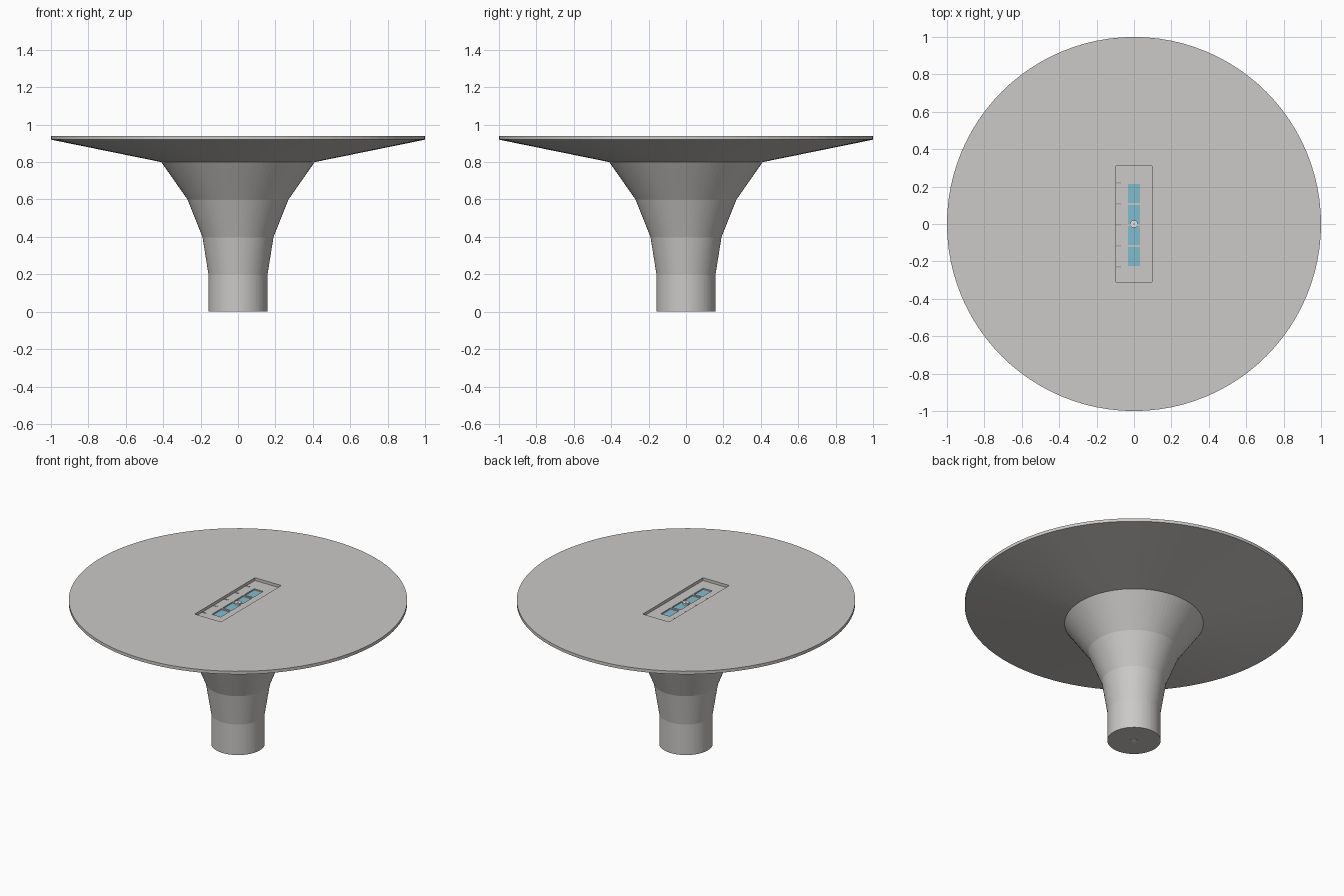
import bpy, bmesh, math

if "Cube" in bpy.data.objects:
    bpy.data.objects.remove(bpy.data.objects["Cube"])


def material(name, rgb):
    m = bpy.data.materials.new(name)
    m.diffuse_color = (*rgb, 1)
    m.use_nodes = True
    m.node_tree.nodes["Principled BSDF"].inputs["Base Color"].default_value = m.diffuse_color
    return m


stone = material("warm grey", (0.60, 0.585, 0.57))
blue = material("pale blue", (0.22, 0.50, 0.61))
tick_grey = material("tick grey", (0.40, 0.40, 0.41))
white = material("light grey", (0.82, 0.82, 0.82))


def finish(name, bm, mat):
    bmesh.ops.recalc_face_normals(bm, faces=bm.faces)
    mesh = bpy.data.meshes.new(name)
    bm.to_mesh(mesh)
    bm.free()
    mesh.materials.append(mat)
    ob = bpy.data.objects.new(name, mesh)
    bpy.context.collection.objects.link(ob)
    return ob


def boxes(name, bounds, mat):
    """One object made of boxes given as (x0, x1, y0, y1, z0, z1)."""
    bm = bmesh.new()
    for x0, x1, y0, y1, z0, z1 in bounds:
        for v in bmesh.ops.create_cube(bm, size=1)["verts"]:
            v.co = (x0 if v.co.x < 0 else x1,
                    y0 if v.co.y < 0 else y1,
                    z0 if v.co.z < 0 else z1)
    return finish(name, bm, mat)


def lathe(name, profile, n, mat):
    bm = bmesh.new()
    rings = [[bm.verts.new((r * math.cos(2 * math.pi * i / n),
                            r * math.sin(2 * math.pi * i / n), z))
              for i in range(n)] for r, z in profile]
    for a, b in zip(rings, rings[1:]):
        for i in range(n):
            j = (i + 1) % n
            bm.faces.new((a[i], a[j], b[j], b[i]))
    bm.faces.new(rings[0][::-1])
    bm.faces.new(rings[-1])
    return finish(name, bm, mat)


TOP, FLOOR, POCKET = 0.94, 0.922, 0.912
PITCH, MID = 0.1122, -0.005

# Flared pedestal and round top
body = lathe("pedestal_table", [(0.158, 0.001), (0.158, 0.2), (0.19, 0.4), (0.27, 0.6),
                                (0.41, 0.8), (1.0, 0.92), (1.0, TOP)], 96, stone)

# Long tray and four pane pockets cut into the top
centres = [MID + (i - 1.5) * PITCH for i in range(4)]
tray = boxes("tray_cutter", [(-0.095, 0.095, -0.31, 0.31, FLOOR, 1.0)], stone)
pockets = boxes("pocket_cutter", [(-0.032, 0.032, c - 0.05, c + 0.05, POCKET, 0.93)
                                  for c in centres], stone)
for cutter in (tray, pockets):
    mod = body.modifiers.new(cutter.name, "BOOLEAN")
    mod.operation = "DIFFERENCE"
    mod.solver = "EXACT"
    mod.object = cutter
    cutter.hide_render = True
    cutter.hide_viewport = True

# Blue panes in the pockets
boxes("blue_panes", [(-0.032, 0.032, c - 0.05, c + 0.05, POCKET - 0.002, POCKET + 0.002)
                     for c in centres], blue)

# Short ticks beside the panes
boxes("tick_marks", [(-0.095, -0.069, y - 0.004, y + 0.004, FLOOR - 0.002, FLOOR + 0.002)
                     for y in (MID + (i - 2) * PITCH for i in range(5))], tick_grey)

# Thin centre rod showing at the tray and under the base
lathe("centre_rod", [(0.02, 0), (0.02, FLOOR + 0.003)], 24, white)
lathe("rod_tip", [(0.005, FLOOR), (0.005, FLOOR + 0.005)], 12, tick_grey)
